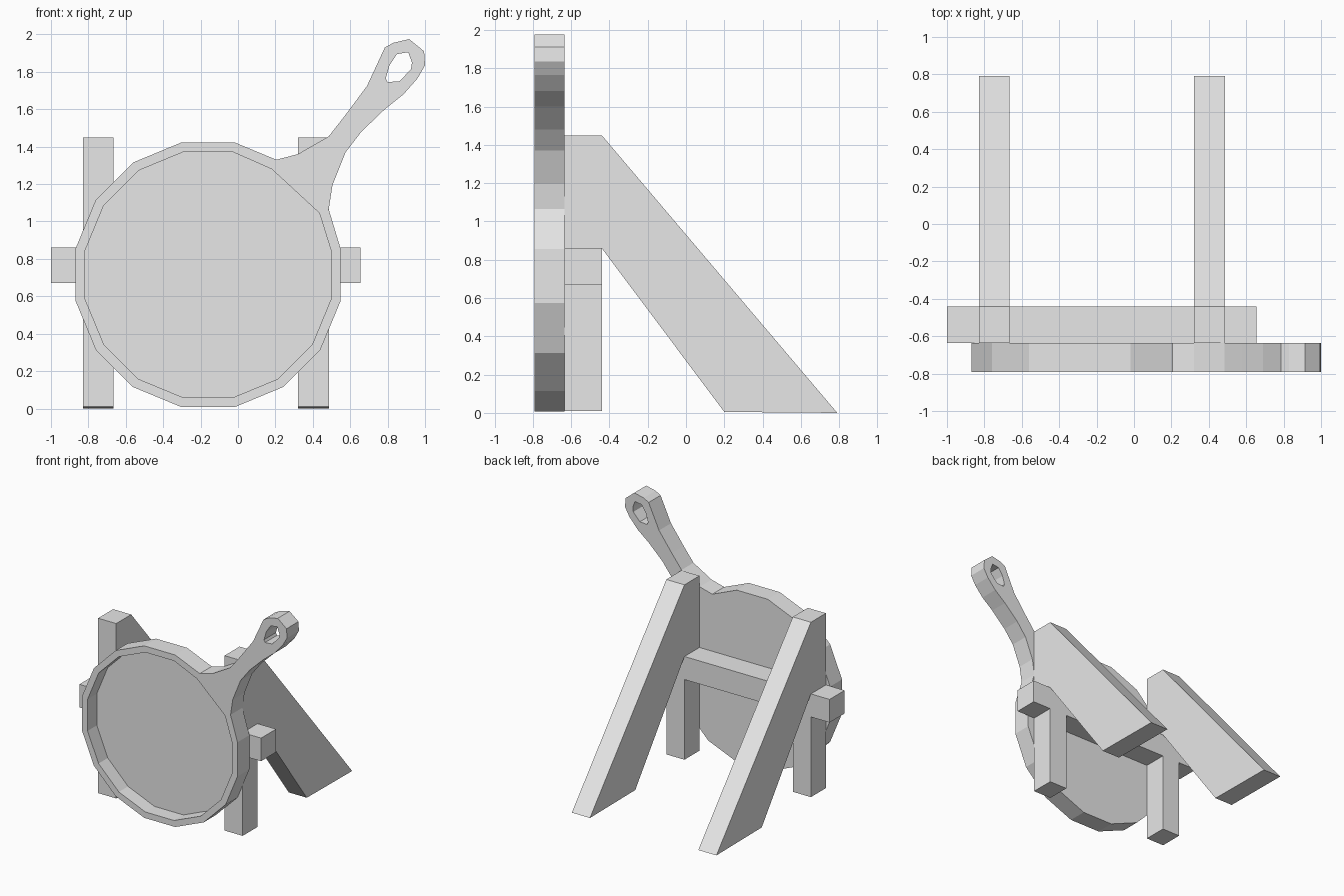
import bpy, bmesh, math

cube = bpy.data.objects.get("Cube")
if cube:
    bpy.data.objects.remove(cube, do_unlink=True)

grey = bpy.data.materials.new("light_grey")
grey.use_nodes = True
tone = (0.8, 0.8, 0.8, 1)
grey.diffuse_color = tone
grey.node_tree.nodes["Principled BSDF"].inputs["Base Color"].default_value = tone


def finish(name, bm):
    """Turn a bmesh into a flat-shaded grey object."""
    bmesh.ops.recalc_face_normals(bm, faces=bm.faces)
    mesh = bpy.data.meshes.new(name)
    bm.to_mesh(mesh)
    bm.free()
    mesh.materials.append(grey)
    obj = bpy.data.objects.new(name, mesh)
    bpy.context.collection.objects.link(obj)
    return obj


def ring(bm, points, place):
    return [bm.verts.new(place(a, b)) for a, b in points]


def pairs(verts):
    return list(zip(verts, verts[1:] + verts[:1]))


def walls(bm, first, second):
    """Join two matching rings with quads."""
    for (a, b), (c, d) in zip(pairs(first), pairs(second)):
        bm.faces.new((a, b, d, c))


def fill(bm, *rings):
    """Fill an outer ring, leaving any inner rings open."""
    edges = []
    for verts in rings:
        for pair in pairs(verts):
            edges.append(bm.edges.get(pair) or bm.edges.new(pair))
    bmesh.ops.triangle_fill(bm, edges=edges, use_beauty=True)


def prism(name, profile, x_min, x_max):
    """Extrude a (y, z) profile along x."""
    bm = bmesh.new()
    ends = [ring(bm, profile, lambda y, z, x=x: (x, y, z)) for x in (x_min, x_max)]
    for end in ends:
        bm.faces.new(end)
    walls(bm, *ends)
    return finish(name, bm)


def polygon(radius, steps):
    """Points of a sixteen-sided polygon around the pan centre."""
    angles = [(i + 0.5) * math.tau / 16 for i in steps]
    return [(-0.16 + radius * math.cos(a), 0.715 + radius * math.sin(a)) for a in angles]


# Pan outline: round body running counter-clockwise into the handle
handle = [(0.205, 1.33), (0.32, 1.36), (0.485, 1.455), (0.575, 1.57),
          (0.69, 1.725), (0.785, 1.93), (0.83, 1.955), (0.915, 1.975),
          (0.995, 1.91), (1, 1.835), (0.96, 1.765), (0.885, 1.68),
          (0.785, 1.6), (0.66, 1.48), (0.575, 1.37), (0.505, 1.195),
          (0.485, 1.065)]
outline = polygon(0.722, range(3, 17)) + handle[::-1]

# Recess outline, bulging slightly towards the handle
recess = polygon(0.67, range(16))
recess[1], recess[2] = (0.435, 1.045), (0.18, 1.28)

# Hanging hole at the end of the handle
hole = [(0.85, 1.895), (0.91, 1.905), (0.93, 1.85), (0.925, 1.815),
        (0.865, 1.75), (0.8, 1.745), (0.79, 1.765), (0.81, 1.835)]

# Pan with sunken face
FRONT, FLOOR, BACK = -0.79, -0.67, -0.635
bm = bmesh.new()


def pan_ring(points, y):
    return ring(bm, points, lambda x, z: (x, y, z))


outer_front, outer_back = pan_ring(outline, FRONT), pan_ring(outline, BACK)
hole_front, hole_back = pan_ring(hole, FRONT), pan_ring(hole, BACK)
rim, floor = pan_ring(recess, FRONT), pan_ring(recess, FLOOR)
walls(bm, outer_front, outer_back)
walls(bm, hole_front, hole_back)
walls(bm, rim, floor)
fill(bm, outer_front, rim, hole_front)
fill(bm, outer_back, hole_back)
bm.faces.new(floor)
finish("pan", bm)

# Stand: two legs, each an upright post with a sloping brace behind
POST_BACK, BAR_TOP, BAR_BOTTOM = -0.44, 0.86, 0.67
leg = [(BACK, 0.01), (BACK, 1.45), (POST_BACK, 1.45), (0.79, 0),
       (0.2, 0.005), (POST_BACK, BAR_TOP), (POST_BACK, 0.01)]
prism("right_leg", leg, -0.83, -0.665)
prism("left_leg", leg, 0.322, 0.487)

# Crossbar through both legs
bar = [(BACK, BAR_BOTTOM), (BACK, BAR_TOP), (POST_BACK, BAR_TOP), (POST_BACK, BAR_BOTTOM)]
prism("crossbar", bar, -1, 0.655)
